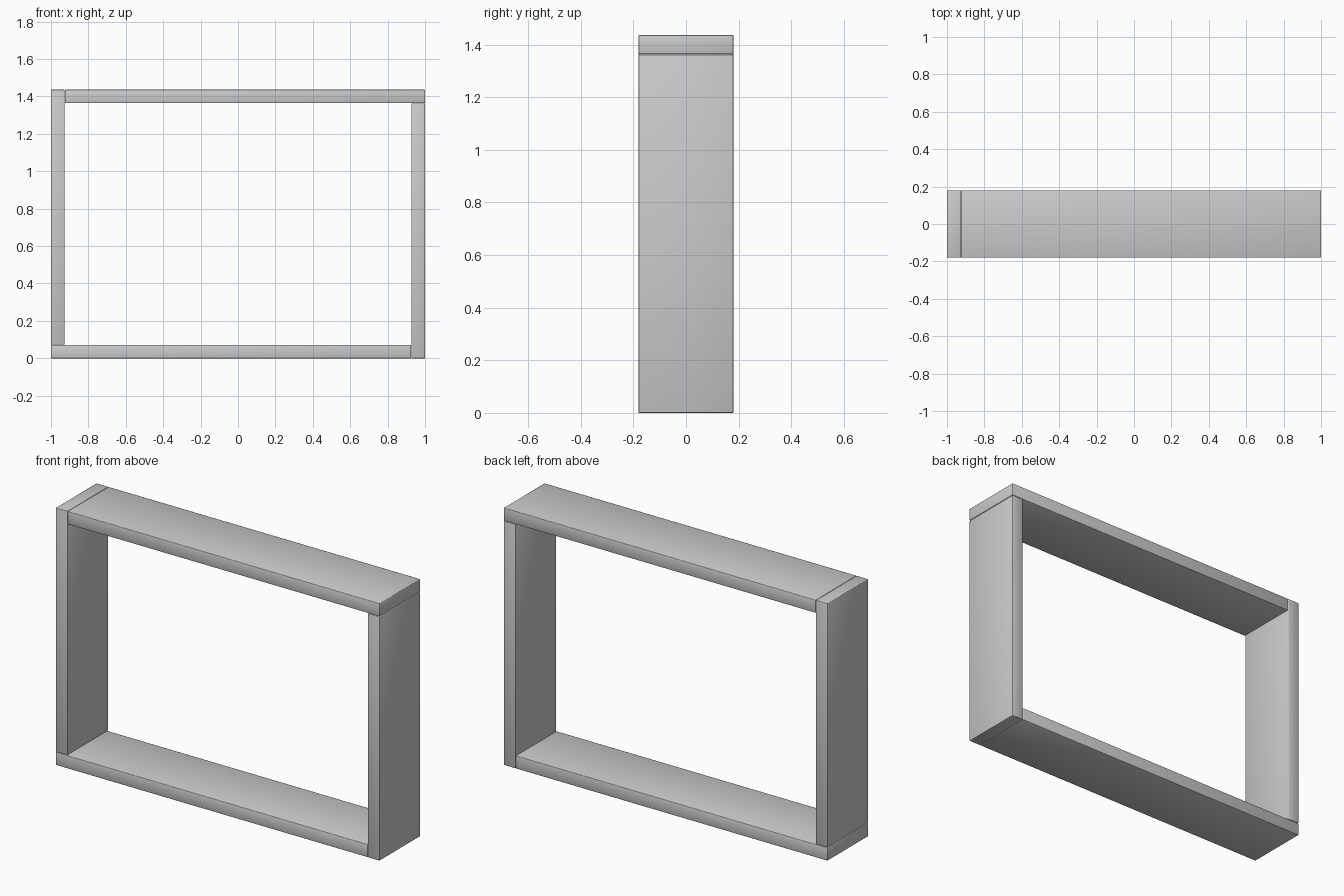
import bpy

if "Cube" in bpy.data.objects:
    bpy.data.objects.remove(bpy.data.objects["Cube"])

W, H, D, T = 2.0, 1.436, 0.36, 0.072  # overall width, height, depth, board thickness
GAP = 0.002                           # hairline joint between boards


def board(name, x0, x1, z0, z1):
    bpy.ops.mesh.primitive_cube_add(size=1, location=((x0 + x1) / 2, 0, (z0 + z1) / 2))
    ob = bpy.context.object
    ob.name = name
    ob.scale = (x1 - x0, D, z1 - z0)
    bpy.ops.object.transform_apply(location=False, rotation=False, scale=True)
    # slightly eased edges
    bev = ob.modifiers.new("eased_edges", 'BEVEL')
    bev.width = 0.003
    bev.segments = 2
    bpy.ops.object.shade_smooth()
    return ob


# Four boards in a pinwheel: each butts against the next one's face
h = W / 2
board("bottom_board", -h, h - T - GAP, 0, T)
board("right_board", h - T, h, 0, H - T - GAP)
board("top_board", -h + T + GAP, h, H - T, H)
board("left_board", -h, -h + T, T + GAP, H)
